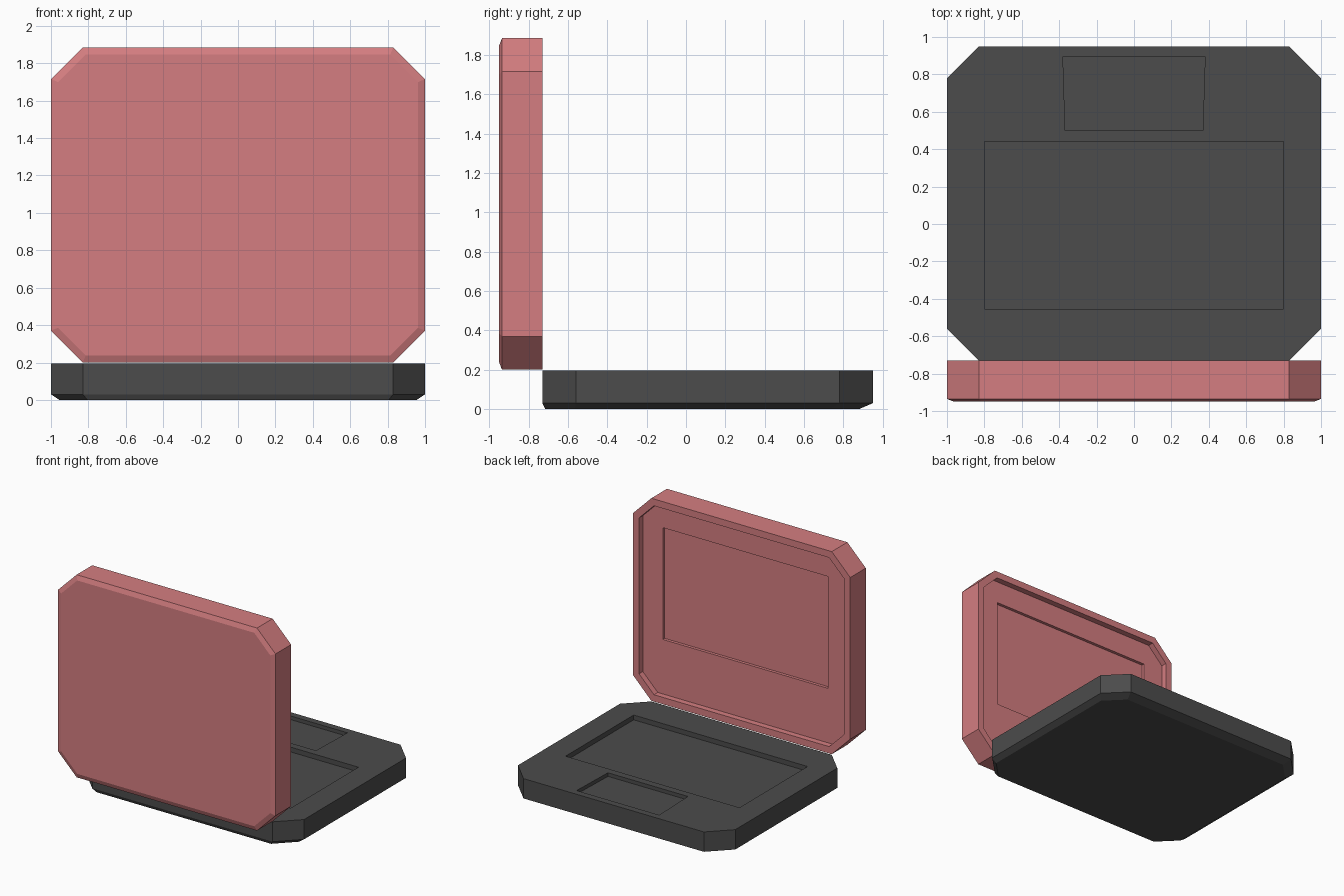
import bpy, bmesh

if "Cube" in bpy.data.objects:
    bpy.data.objects.remove(bpy.data.objects["Cube"], do_unlink=True)


def material(name, rgb):
    m = bpy.data.materials.new(name)
    m.use_nodes = True
    m.diffuse_color = (*rgb, 1)
    m.node_tree.nodes["Principled BSDF"].inputs["Base Color"].default_value = (*rgb, 1)
    return m


PINK = material("dusty pink", (0.66, 0.207, 0.218))
CHARCOAL = material("charcoal", (0.072, 0.072, 0.072))


def octagon(x, v0, v1, c):
    """Rectangle from -x..x and v0..v1 with its corners cut by c."""
    return [(-x + c, v0), (x - c, v0), (x, v0 + c), (x, v1 - c),
            (x - c, v1), (-x + c, v1), (-x, v1 - c), (-x, v0 + c)]


def quad(xa, v0, xb, v1):
    return [(-xa, v0), (xa, v0), (xb, v1), (-xb, v1)]


def flat(u, v, d):       # outlines lie in the ground plane
    return (u, v, d)


def upright(u, v, d):    # outlines stand facing the front
    return (u, d, v)


def stack(name, layers, place, mat):
    """Closed solid skinned through (outline, depth) layers."""
    bm = bmesh.new()
    rings = [[bm.verts.new(place(u, v, d)) for u, v in pts] for pts, d in layers]
    n = len(rings[0])
    for a, b in zip(rings, rings[1:]):
        for i in range(n):
            j = (i + 1) % n
            bm.faces.new((a[i], a[j], b[j], b[i]))
    bm.faces.new(rings[0])
    bm.faces.new(rings[-1])
    bmesh.ops.recalc_face_normals(bm, faces=bm.faces)
    mesh = bpy.data.meshes.new(name)
    bm.to_mesh(mesh)
    bm.free()
    mesh.materials.append(mat)
    ob = bpy.data.objects.new(name, mesh)
    bpy.context.collection.objects.link(ob)
    return ob


def recess(ob, outline, d0, d1, place, mat):
    """Sink a straight-walled pocket into ob."""
    cutter = stack("pocket_cutter", [(outline, d0), (outline, d1)], place, mat)
    cutter.hide_render = True
    mod = ob.modifiers.new("pocket", "BOOLEAN")
    mod.operation = "DIFFERENCE"
    mod.solver = "EXACT"
    mod.object = cutter
    bpy.context.view_layer.objects.active = ob
    bpy.ops.object.modifier_apply(modifier=mod.name)
    bpy.data.objects.remove(cutter, do_unlink=True)


# Base: cut-corner slab with a bevelled underside
base = stack("keyboard_base", [
    (octagon(0.955, -0.715, 0.88, 0.15), 0.0),
    (octagon(1.0, -0.73, 0.95, 0.17), 0.03),
    (octagon(1.0, -0.73, 0.95, 0.17), 0.195)], flat, CHARCOAL)
# Keyboard well and slightly tapered touchpad well
recess(base, quad(0.8, -0.455, 0.8, 0.44), 0.155, 0.3, flat, CHARCOAL)
recess(base, quad(0.368, 0.5, 0.38, 0.895), 0.165, 0.3, flat, CHARCOAL)

# Lid: upright slab with a bevelled outer face and a raised rim inside
lid = stack("screen_lid", [
    (octagon(0.962, 0.238, 1.847, 0.148), -0.95),
    (octagon(1.0, 0.2, 1.885, 0.17), -0.935),
    (octagon(1.0, 0.2, 1.885, 0.17), -0.73),
    (octagon(0.943, 0.257, 1.828, 0.137), -0.73),
    (octagon(0.943, 0.257, 1.828, 0.137), -0.78)], upright, PINK)
# Sunken screen
recess(lid, quad(0.76, 0.71, 0.76, 1.64), -0.805, -0.6, upright, PINK)
